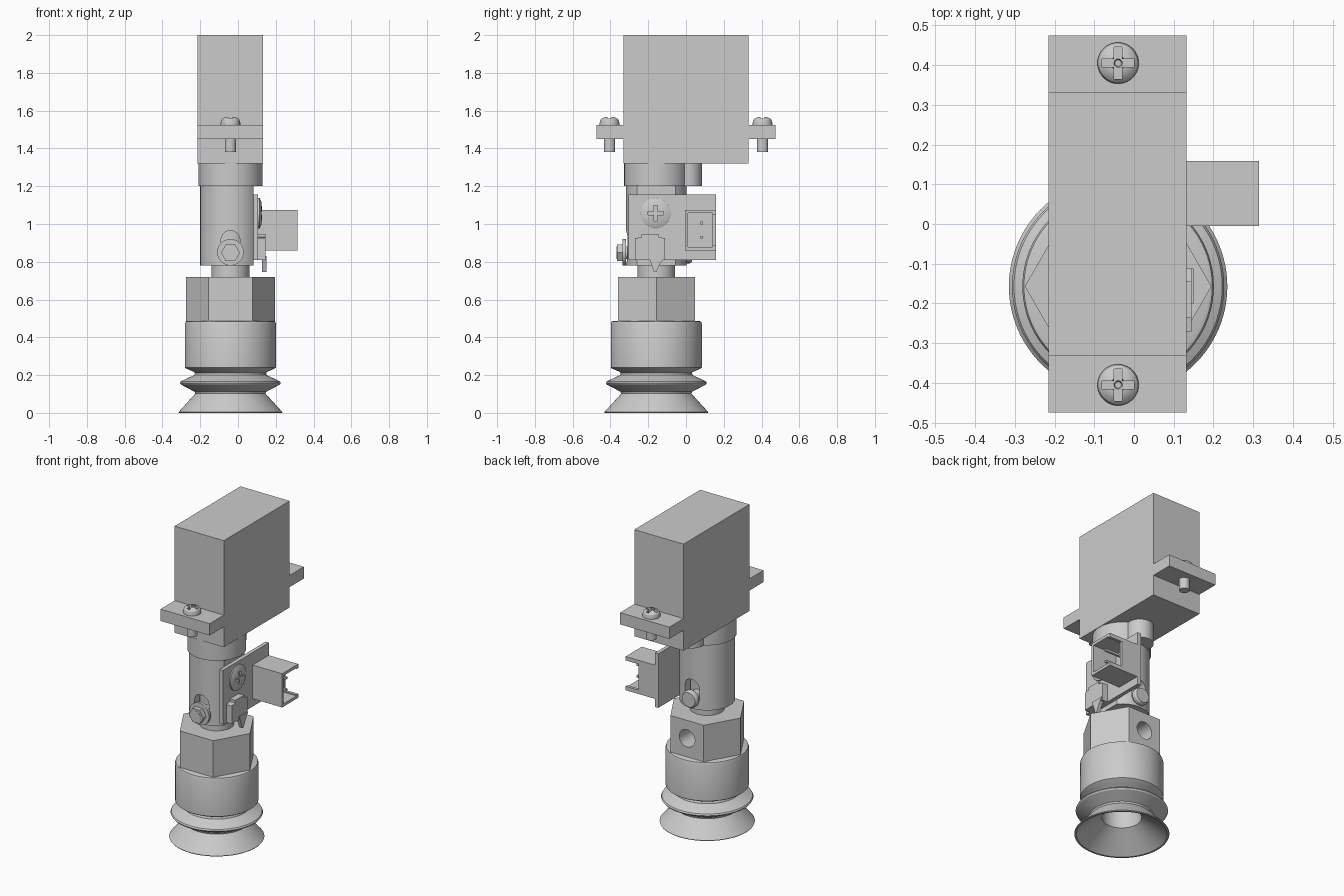
import bpy, bmesh, math
from mathutils import Matrix, Vector

if "Cube" in bpy.data.objects:
    bpy.data.objects.remove(bpy.data.objects["Cube"])

CX, CY = -0.04, -0.157          # axis of the suction column
ROT = {'z': Matrix.Identity(4), 'x': Matrix.Rotation(math.pi / 2, 4, 'Y'),
       'y': Matrix.Rotation(-math.pi / 2, 4, 'X'), '-y': Matrix.Rotation(math.pi / 2, 4, 'X')}


def finish(name, bm, smooth=True):
    bmesh.ops.recalc_face_normals(bm, faces=bm.faces)
    me = bpy.data.meshes.new(name)
    bm.to_mesh(me)
    bm.free()
    ob = bpy.data.objects.new(name, me)
    bpy.context.collection.objects.link(ob)
    if smooth:
        shade(ob)
    return ob


def shade(ob):
    bpy.ops.object.select_all(action='DESELECT')
    bpy.context.view_layer.objects.active = ob
    ob.select_set(True)
    bpy.ops.object.shade_smooth_by_angle(angle=math.radians(28))


def box(name, lo, hi):
    bm = bmesh.new()
    bmesh.ops.create_cube(bm, size=1)
    for v in bm.verts:
        v.co = Vector([lo[i] + (v.co[i] + 0.5) * (hi[i] - lo[i]) for i in range(3)])
    return finish(name, bm, False)


def lathe(name, profile, at, axis='z', n=64, closed=False):
    """Revolve (radius, height) points around an axis; ends are capped unless the profile is closed."""
    bm = bmesh.new()
    rings = [[bm.verts.new((r * math.cos(2 * math.pi * i / n), r * math.sin(2 * math.pi * i / n), h))
              for i in range(n)] for r, h in profile]
    pairs = list(zip(rings, rings[1:])) + ([(rings[-1], rings[0])] if closed else [])
    for a, b in pairs:
        for i in range(n):
            j = (i + 1) % n
            bm.faces.new((a[i], a[j], b[j], b[i]))
    if not closed:
        bm.faces.new(rings[0])
        bm.faces.new(rings[-1])
    bm.transform(Matrix.Translation(at) @ ROT[axis])
    return finish(name, bm)


def cyl(name, r, length, at, axis='z', n=48):
    return lathe(name, [(r, 0), (r, length)], at, axis, n)


def prism_x(name, pts, x0, x1):
    """Extrude a (y, z) outline along x."""
    bm = bmesh.new()
    f = bm.faces.new([bm.verts.new((x0, y, z)) for y, z in pts])
    ext = bmesh.ops.extrude_face_region(bm, geom=[f])['geom']
    for v in ext:
        if isinstance(v, bmesh.types.BMVert):
            v.co.x = x1
    return finish(name, bm, False)


def cut(ob, *cutters):
    bpy.context.view_layer.objects.active = ob
    for c in cutters:
        m = ob.modifiers.new('cut', 'BOOLEAN')
        m.operation, m.solver, m.object = 'DIFFERENCE', 'EXACT', c
        bpy.ops.object.modifier_apply(modifier=m.name)
        bpy.data.objects.remove(c)
    shade(ob)
    return ob


# Servo body, flanges and gear bosses
box('servo_body', (-0.215, -0.332, 1.32), (0.132, 0.332, 2.0))
for s, side in ((-1, 'front'), (1, 'back')):
    ys = sorted((s * 0.332, s * 0.475))
    flange = box(side + '_flange', (-0.215, ys[0], 1.45), (0.132, ys[1], 1.525))
    y = s * 0.405
    cut(flange, cyl('c', 0.031, 0.3, (CX, y, 1.4), n=32))
    # Domed cross-head screw
    head = [(0.052, 1.525), (0.052, 1.536), (0.048, 1.551), (0.038, 1.561), (0.024, 1.567), (0.008, 1.569)]
    screw = lathe(side + '_flange_screw', [(0.03, 1.38), (0.03, 1.525)] + head, (CX, y, 0), n=40)
    cut(screw, box('c', (CX - 0.04, y - 0.01, 1.54), (CX + 0.04, y + 0.01, 1.6)),
        box('c', (CX - 0.01, y - 0.04, 1.54), (CX + 0.01, y + 0.04, 1.6)),
        lathe('c', [(0.008, 1.53), (0.027, 1.6)], (CX, y, 0), n=24))
cyl('main_gear_boss', 0.17, 0.12, (CX, CY, 1.20))
cyl('small_gear_boss', 0.08, 0.12, (CX, 0.005, 1.20))

# Coupling sleeve with a flat for the board and a slot through front and back
sleeve = lathe('coupling_sleeve', [(0.16, 0.78), (0.16, 1.20), (0.108, 1.20), (0.108, 0.78)],
               (CX, CY, 0), closed=True)
cut(sleeve, box('c', (0.083, -0.5, 0.7), (0.3, 0.3, 1.3)),
    box('c', (CX - 0.05, -0.5, 0.84), (CX + 0.05, 0.2, 0.915)),
    cyl('c', 0.05, 0.7, (CX, -0.5, 0.915), 'y'),
    cyl('c', 0.05, 0.7, (CX, -0.5, 0.84), 'y'))
cyl('inner_shaft', 0.1, 0.32, (CX, CY, 0.70))

# Cross bolt: washer and hex nut in front, round head behind
cyl('cross_bolt', 0.032, 0.39, (CX, -0.368, 0.848), 'y', 32)
lathe('bolt_washer', [(0.07, 0), (0.07, 0.018)], (CX, -0.335, 0.85), 'y', 40)
cyl('bolt_nut', 0.05, 0.033, (CX, -0.366, 0.848), 'y', 6)
lathe('bolt_head', [(0.053, 0), (0.053, 0.02), (0.046, 0.032)], (CX, 0.0, 0.845), 'y', 40)

# Hexagonal air manifold with the hose port at the back
hexa = cyl('hex_manifold', 0.235, 0.235, (CX, CY, 0.485), 'z', 6)
cut(hexa, cyl('c', 0.055, 0.25, (CX, CY, 0.605), 'y'))

# Bellows suction cup, hollow from below
cup = [(0.228, 0.487), (0.237, 0.483), (0.241, 0.472), (0.241, 0.24), (0.235, 0.235), (0.2, 0.22),
       (0.188, 0.212), (0.192, 0.2), (0.262, 0.167), (0.267, 0.158), (0.262, 0.15), (0.19, 0.112),
       (0.186, 0.102), (0.275, 0.004), (0.273, 0.0), (0.262, 0.0), (0.115, 0.11), (0.115, 0.46)]
lathe('suction_cup', cup, (CX, CY, 0), n=96)

# Circuit board and its fixing screw
board = box('circuit_board', (0.083, -0.305, 0.81), (0.107, 0.16, 1.155))
sc = lathe('board_screw', [(0.08, 0), (0.08, 0.008), (0.06, 0.017), (0.01, 0.021)],
           (0.107, -0.16, 1.057), 'x', 48)
cut(sc, box('c', (0.115, -0.2, 1.048), (0.2, -0.12, 1.066)),
    box('c', (0.115, -0.169, 1.017), (0.2, -0.151, 1.097)))

# Plug socket: shell open at the end, notched on its back wall, two pins
socket = box('plug_socket', (0.107, -0.005, 0.86), (0.315, 0.158, 1.075))
cut(socket, box('c', (0.145, 0.01, 0.878), (0.4, 0.14, 1.057)),
    box('c', (0.225, 0.1, 0.885), (0.4, 0.2, 1.05)))
for i, z in enumerate((0.93, 1.005)):
    box('socket_pin_%d' % (i + 1), (0.14, 0.076, z - 0.007), (0.285, 0.09, z + 0.007))

# Touch switch with pointed lever
prism_x('touch_switch', [(-0.27, 0.81), (-0.27, 0.925), (-0.235, 0.93), (-0.235, 0.947), (-0.145, 0.947),
                         (-0.145, 0.93), (-0.112, 0.925), (-0.112, 0.81)], 0.107, 0.145)
prism_x('switch_lever', [(-0.2, 0.83), (-0.185, 0.79), (-0.17, 0.747), (-0.157, 0.747), (-0.14, 0.785),
                         (-0.112, 0.83)], 0.127, 0.15)
